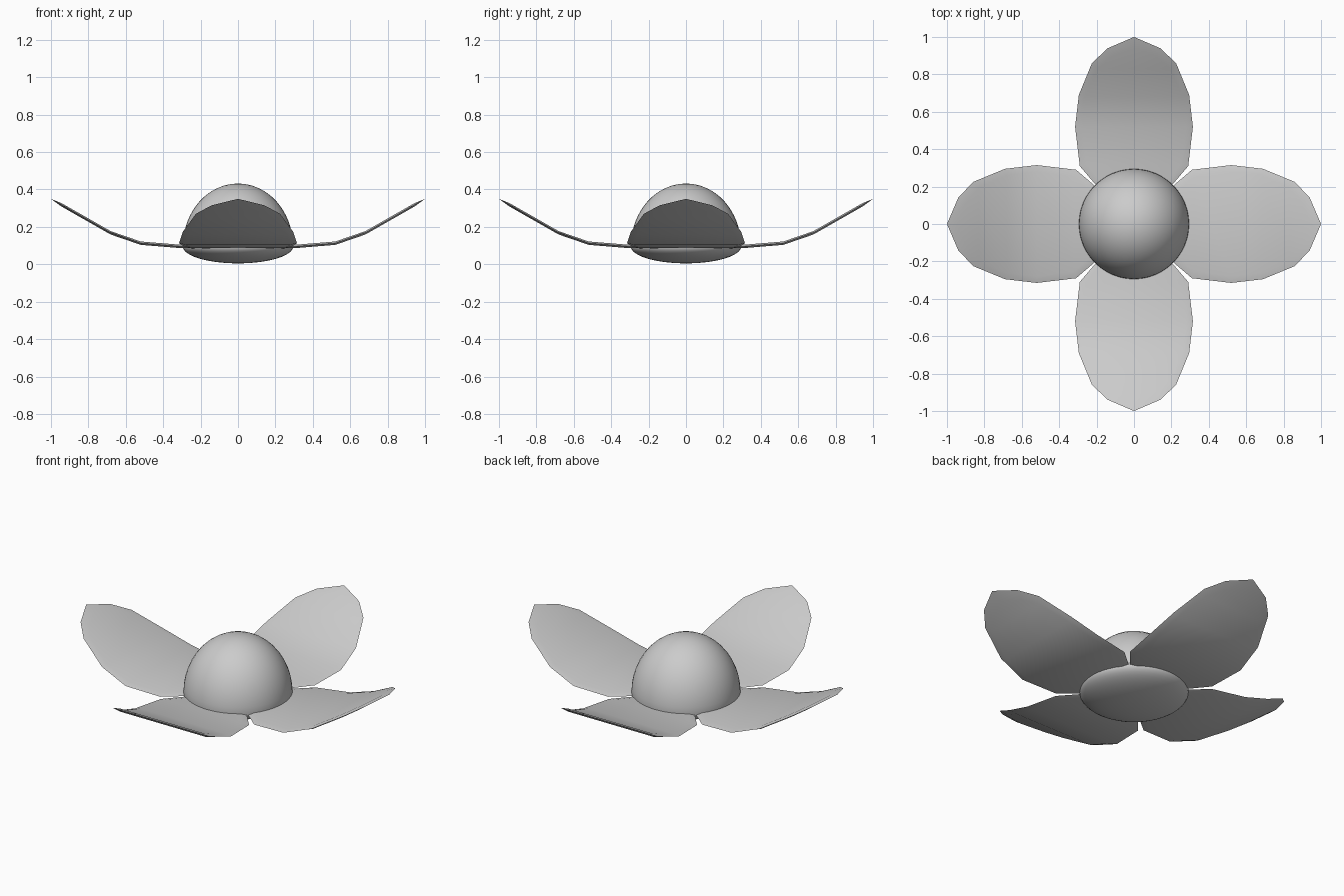
import bpy, bmesh, math
from mathutils import Matrix, Vector

cube = bpy.data.objects.get("Cube")
if cube:
    bpy.data.objects.remove(cube, do_unlink=True)

grey = bpy.data.materials.new("light grey")
grey.use_nodes = True
grey.diffuse_color = (0.6, 0.6, 0.6, 1)
grey.node_tree.nodes["Principled BSDF"].inputs["Base Color"].default_value = (0.6, 0.6, 0.6, 1)


def finish(bm, name, angle):
    bmesh.ops.recalc_face_normals(bm, faces=bm.faces)
    mesh = bpy.data.meshes.new(name)
    bm.to_mesh(mesh)
    bm.free()
    mesh.materials.append(grey)
    obj = bpy.data.objects.new(name, mesh)
    bpy.context.collection.objects.link(obj)
    bpy.ops.object.select_all(action="DESELECT")
    obj.select_set(True)
    bpy.context.view_layer.objects.active = obj
    bpy.ops.object.shade_smooth_by_angle(angle=math.radians(angle))
    return obj


# Domed flower centre with a shallow bowl underneath
RADIUS, RIM_Z, DOME, BOWL = 0.295, 0.095, 0.337, 0.09
bm = bmesh.new()
bmesh.ops.create_uvsphere(bm, u_segments=48, v_segments=24, radius=1)
for v in bm.verts:
    v.co.x *= RADIUS
    v.co.y *= RADIUS
    v.co.z = RIM_Z + v.co.z * (DOME if v.co.z > 0 else BOWL)
finish(bm, "flower_centre", 60)


# Petal bend: height along its length
BEND = [(0.0, 0.092), (0.3, 0.095), (0.52, 0.113), (0.68, 0.168), (1.0, 0.35)]


def height(r):
    for (r0, z0), (r1, z1) in zip(BEND, BEND[1:]):
        if r <= r1:
            return z0 + (z1 - z0) * (r - r0) / (r1 - r0)
    return BEND[-1][1]


# Half outline of a petal: distance from the middle, half width
OUTLINE = [(0.06, 0.05), (0.21, 0.205), (0.31, 0.29), (0.52, 0.315),
           (0.69, 0.295), (0.86, 0.225), (0.94, 0.14), (1.0, 0.0)]
INSET = [(0.1, 0.04), (0.23, 0.175), (0.32, 0.253), (0.52, 0.279),
         (0.68, 0.261), (0.83, 0.195), (0.895, 0.12), (0.945, 0.0)]


def loop(bm, half, lift):
    """Closed ring of vertices following a mirrored half outline."""
    points = half + [(r, -w) for r, w in reversed(half[:-1])]
    return [bm.verts.new((w, -r, height(r) + lift)) for r, w in points]


def make_petal(name, turn):
    bm = bmesh.new()
    rim = loop(bm, OUTLINE, 0)
    n = len(rim)
    for lift in (0.009, -0.009):
        face = loop(bm, INSET, lift)
        # bevelled border
        for i in range(n):
            j = (i + 1) % n
            bm.faces.new((rim[i], rim[j], face[j], face[i]))
        # blade strips running across the petal
        half = len(INSET) - 1
        for i in range(half - 1):
            bm.faces.new((face[i], face[i + 1], face[n - 2 - i], face[n - 1 - i]))
        bm.faces.new((face[half - 1], face[half], face[half + 1]))
    bm.transform(Matrix.Rotation(turn, 4, "Z"))
    finish(bm, name, 50)


for i, side in enumerate(("front", "left", "back", "right")):
    make_petal(side + "_petal", i * math.pi / 2)
